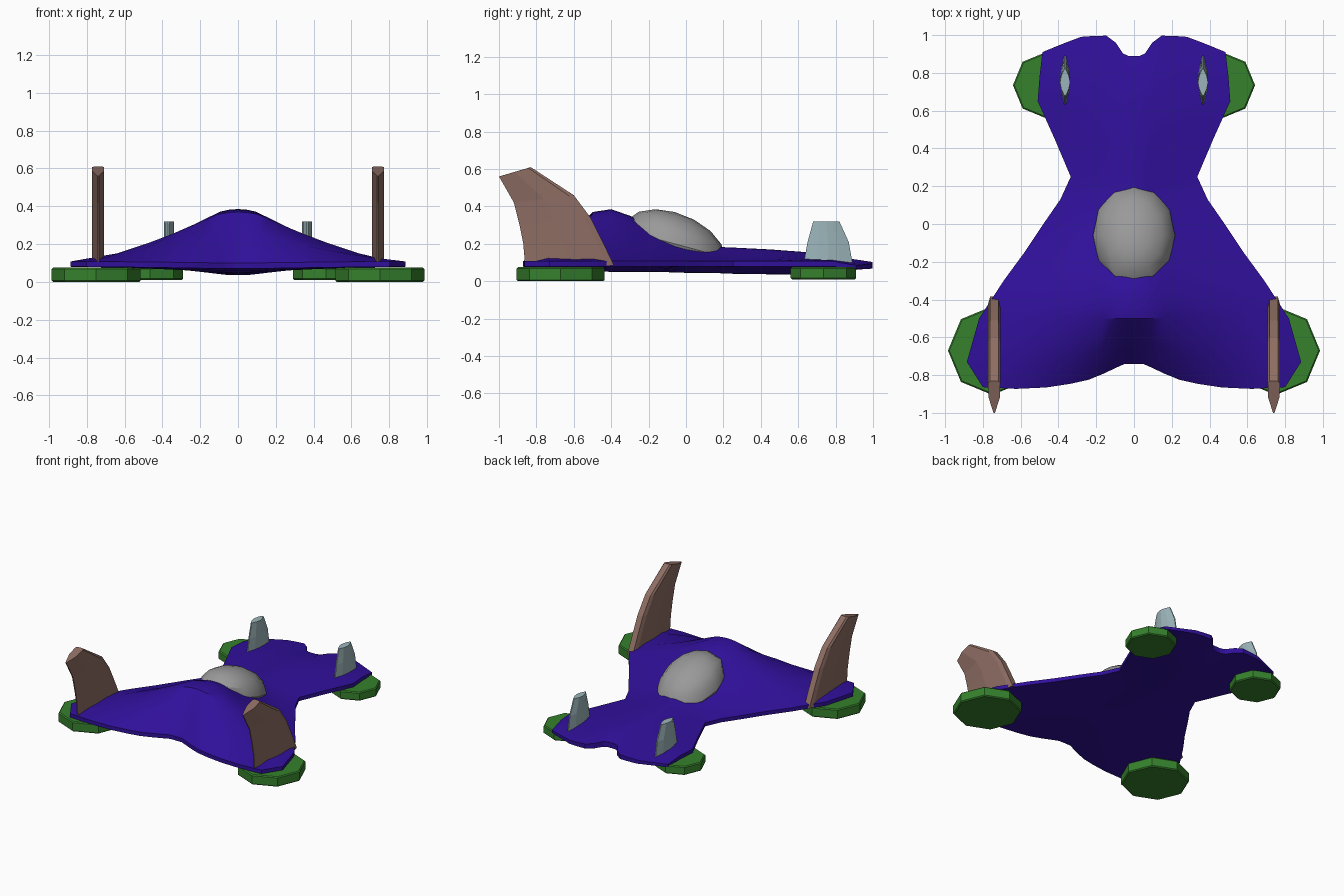
import bpy, bmesh, math

old = bpy.data.objects.get("Cube")
if old:
    bpy.data.objects.remove(old)


def material(name, rgb):
    m = bpy.data.materials.new(name)
    m.use_nodes = True
    m.diffuse_color = (*rgb, 1)
    m.node_tree.nodes["Principled BSDF"].inputs["Base Color"].default_value = (*rgb, 1)
    return m


PURPLE = material("deep purple", (0.03, 0.005, 0.33))
GREEN = material("green", (0.037, 0.22, 0.026))
BROWN = material("dusty brown", (0.27, 0.155, 0.125))
PALE = material("pale blue", (0.33, 0.46, 0.49))
GREY = material("canopy grey", (0.32, 0.32, 0.32))


def finish(name, bm, mat, angle=None):
    bmesh.ops.recalc_face_normals(bm, faces=bm.faces)
    mesh = bpy.data.meshes.new(name)
    bm.to_mesh(mesh)
    bm.free()
    mesh.materials.append(mat)
    ob = bpy.data.objects.new(name, mesh)
    bpy.context.collection.objects.link(ob)
    if angle:
        bpy.ops.object.select_all(action='DESELECT')
        ob.select_set(True)
        bpy.context.view_layer.objects.active = ob
        bpy.ops.object.shade_smooth_by_angle(angle=math.radians(angle))
    return ob


def loft(rings):
    """Bridge closed rings; each ring runs out along one side and back along the other."""
    bm = bmesh.new()
    rows = [[bm.verts.new(p) for p in r] for r in rings]
    n = len(rows[0])
    for a, b in zip(rows, rows[1:]):
        for i in range(n):
            j = (i + 1) % n
            bm.faces.new((a[i], a[j], b[j], b[i]))
    for r in (rows[0], rows[-1]):
        for i in range(n // 2 - 1):
            bm.faces.new((r[i], r[i + 1], r[n - 2 - i], r[n - 1 - i]))
    return bm


def interp(table, x):
    for (x0, y0), (x1, y1) in zip(table, table[1:]):
        if x <= x1:
            return y0 + (y1 - y0) * (x - x0) / (x1 - x0)
    return table[-1][1]


# Hull: rows from the tail to the nose, with notched ends
tail = [(0, -.74), (.05, -.74), (.22, -.82), (.4, -.86), (.58, -.875), (.88, -.86)]
nose = [(0, .89), (.05, .89), (.1, .965), (.15, 1), (.29, .99), (.485, .91)]
bell = [(0, 1), (.1, .98), (.24, .8), (.34, .66), (.5, .46), (.73, .2), (1, 0)]
# y (or end curve), half width, top centre, bottom centre
stations = [
    ("tail", .80, .10, .07), ("ridge", .885, .25, .06), (-.5, .82, .37, .055),
    (-.4, .755, .385, .05), (-.3, .69, .35, .05), (-.15, .58, .285, .05),
    (0, .48, .215, .045), (.13, .39, .185, .045), (.25, .335, .18, .04),
    (.45, .42, .17, .037), (.65, .51, .155, .035), (.78, .5, .14, .045),
    ("nose", .485, .11, .07)]
half = [.06, .12, .2, .3, .42, .58, .78, 1]
columns = [-u for u in reversed(half)] + [0] + half

rings = []
for y, width, top, bottom in stations:
    over, under = [], []
    for u in columns:
        x = u * width
        f = interp(bell, abs(u))
        if y == "nose":
            py = interp(nose, abs(x))
        elif y in ("tail", "ridge"):
            py = interp(tail, abs(x)) + (.13 if y == "ridge" else 0)
        else:
            py = y
        edge = .085 if y == "nose" else .108
        low = .065 if y == "nose" else .08
        over.append((x, py, edge + (top - edge) * f))
        under.append((x, py, low + (bottom - low) * f))
    rings.append(over + under[::-1])
finish("hull", loft(rings), PURPLE, 30)

# Canopy: egg shape leaning down toward the nose
bm = bmesh.new()
bmesh.ops.create_uvsphere(bm, u_segments=12, v_segments=8, radius=1)
for v in bm.verts:
    x, y, z = v.co
    v.co = (x * .217, y * .27 - .06, .2 + z * (.17 if z > 0 else .1) - y * .073)
finish("canopy", bm, GREY, 30)


def fin(name, x, levels, section, mat):
    """levels: front y, front z, back y, back z; section: chord fraction, half thickness."""
    rings = []
    for y0, z0, y1, z1 in levels:
        side = [(h, y0 + (y1 - y0) * t, z0 + (z1 - z0) * t) for t, h in section]
        rings.append([(x + h, y, z) for h, y, z in side]
                     + [(x - h, y, z) for h, y, z in reversed(side)])
    finish(name, loft(rings), mat)


def pad(name, x, y, radius, z0):
    bm = bmesh.new()
    bmesh.ops.create_cone(bm, cap_ends=True, segments=8, radius1=radius,
                          radius2=radius, depth=.075 - z0)
    for v in bm.verts:
        v.co.x += x
        v.co.y += y
        v.co.z += (.075 + z0) / 2
    ob = finish(name, bm, GREEN)
    bevel = ob.modifiers.new("edge", 'BEVEL')
    bevel.width = .007
    bevel.segments = 1
    bevel.limit_method = 'ANGLE'
    bevel.angle_limit = math.radians(60)


tall = [(-.385, .085, -.86, .085), (-.44, .2, -.87, .2), (-.51, .34, -.89, .3),
        (-.6, .46, -.92, .42), (-.83, .61, -1, .56)]
short = [(.63, .1, .89, .1), (.65, .21, .87, .21), (.68, .32, .82, .32)]
blade = [(0, .022), (.08, .032), (.5, .031), (1, .004)]
lens = [(0, .004), (.25, .02), (.5, .027), (.75, .02), (1, .004)]

# Fins and pads on both sides
for label, s in (("left", 1), ("right", -1)):
    fin(label + "_tall_fin", s * .74, tall, blade, BROWN)
    fin(label + "_short_fin", s * .365, short, lens, PALE)
    pad(label + "_large_pad", s * .75, -.67, .235, 0)
    pad(label + "_small_pad", s * .466, .735, .175, .01)
